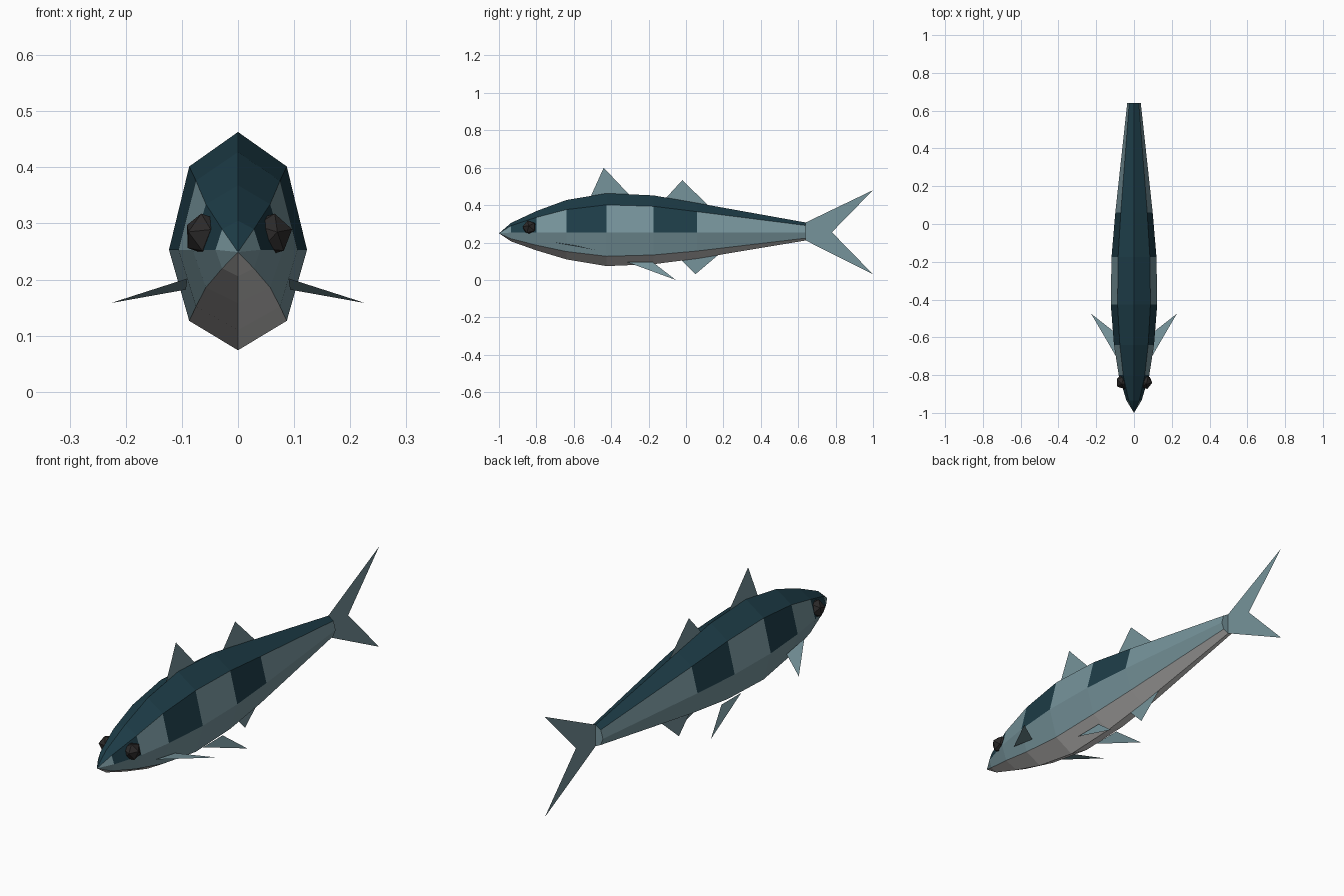
import bpy, bmesh, math

if "Cube" in bpy.data.objects:
    bpy.data.objects.remove(bpy.data.objects["Cube"])


def material(name, rgb):
    m = bpy.data.materials.new(name)
    m.diffuse_color = (*rgb, 1)
    m.use_nodes = True
    m.node_tree.nodes["Principled BSDF"].inputs["Base Color"].default_value = m.diffuse_color
    return m


TEAL = material("pale_teal", (0.180, 0.292, 0.325))
DARK = material("dark_blue", (0.0125, 0.046, 0.064))
BELLY = material("belly_grey", (0.59, 0.58, 0.57))
BLACK = material("eye_black", (0.024, 0.022, 0.022))


def finish(bm, name, mats):
    me = bpy.data.meshes.new(name)
    bm.to_mesh(me)
    bm.free()
    for m in mats:
        me.materials.append(m)
    ob = bpy.data.objects.new(name, me)
    bpy.context.collection.objects.link(ob)
    return ob


# Body: eight-sided rings (y, half width, top z, bottom z) lofted from the nose
MID = 0.253
RINGS = [(-0.935, 0.04, 0.305, 0.206), (-0.80, 0.081, 0.368, 0.158),
         (-0.64, 0.106, 0.427, 0.110), (-0.425, 0.123, 0.463, 0.074),
         (-0.175, 0.119, 0.452, 0.084), (0.06, 0.099, 0.411, 0.114),
         (0.64, 0.036, 0.307, 0.211)]
PATCHES = (1, 3, 5)          # segments whose upper flanks are dark

bm = bmesh.new()
nose = bm.verts.new((0, -1, 0.249))
loops = []
for y, w, top, bottom in RINGS:
    ring = []
    for i in range(8):
        a = i * math.pi / 4
        h = top - MID if math.cos(a) > 0 else MID - bottom
        ring.append(bm.verts.new((w * math.sin(a), y, MID + h * math.cos(a))))
    loops.append(ring)

for seg, ring in enumerate(loops):
    for i in range(8):
        j = (i + 1) % 8
        if seg == 0:
            f = bm.faces.new((nose, ring[i], ring[j]))
        else:
            prev = loops[seg - 1]
            f = bm.faces.new((prev[i], ring[i], ring[j], prev[j]))
        row = min(i, 7 - i)  # 0 back, 1 upper flank, 2 lower flank, 3 belly
        if row == 0 or (row == 1 and seg in PATCHES):
            f.material_index = 1
        elif row == 3:
            f.material_index = 2
bm.faces.new(loops[-1])
bmesh.ops.recalc_face_normals(bm, faces=bm.faces)
finish(bm, "body", [TEAL, DARK, BELLY])


# Fins: single flat sheets
def fin(name, *polys):
    bm = bmesh.new()
    for p in polys:
        bm.faces.new([bm.verts.new(c) for c in p])
    bmesh.ops.remove_doubles(bm, verts=bm.verts, dist=1e-5)
    finish(bm, name, [TEAL])


fin("front_dorsal_fin", [(0, -0.51, 0.445), (0, -0.44, 0.60), (0, -0.30, 0.452)])
fin("rear_dorsal_fin", [(0, -0.11, 0.435), (0, -0.02, 0.533), (0, 0.12, 0.398)])
fin("anal_fin", [(0, -0.03, 0.11), (0, 0.05, 0.03), (0, 0.18, 0.14)])
fin("tail_fin",
    [(0, 0.64, 0.257), (0, 0.64, 0.307), (0, 1, 0.48), (0, 0.78, 0.255)],
    [(0, 0.64, 0.257), (0, 0.78, 0.255), (0, 1, 0.03), (0, 0.64, 0.211)])

for s, side in ((1, "right"), (-1, "left")):
    fin(side + "_pectoral_fin", [(s * 0.09, -0.71, 0.202), (s * 0.093, -0.58, 0.182),
                                 (s * 0.227, -0.475, 0.158)])
    fin(side + "_pelvic_fin", [(s * 0.05, -0.32, 0.097), (s * 0.05, -0.18, 0.097),
                               (s * 0.085, -0.055, 0.0)])
    # Eye: faceted ball
    bm = bmesh.new()
    bmesh.ops.create_icosphere(bm, subdivisions=1, radius=0.040)
    eye = finish(bm, side + "_eye", [BLACK])
    eye.location = (s * 0.058, -0.836, 0.280)
    eye.rotation_euler = (0.3, s * 0.2, 0)
